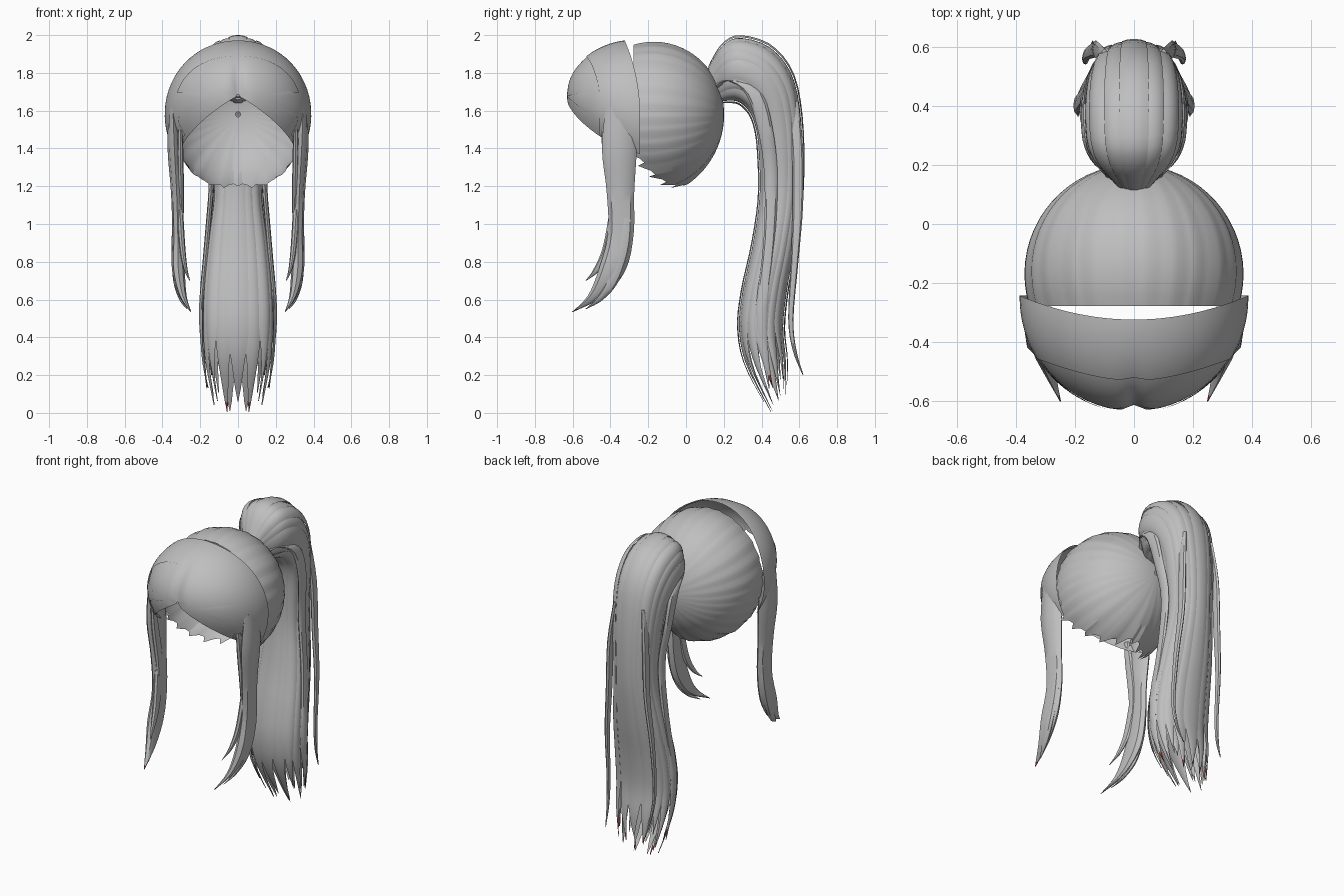
import bpy, bmesh, math, random
from mathutils import Vector

if "Cube" in bpy.data.objects:
    bpy.data.objects.remove(bpy.data.objects["Cube"])

random.seed(4)


def material(name, rgb):
    m = bpy.data.materials.new(name)
    m.diffuse_color = (*rgb, 1)
    m.use_nodes = True
    m.node_tree.nodes["Principled BSDF"].inputs["Base Color"].default_value = m.diffuse_color
    return m


GREY = material("hair grey", (0.52, 0.52, 0.52))
RED = material("tip dark red", (0.30, 0.05, 0.04))


def finish(name, bm, mirror=False, angle=35):
    me = bpy.data.meshes.new(name)
    bm.to_mesh(me)
    bm.free()
    ob = bpy.data.objects.new(name, me)
    bpy.context.collection.objects.link(ob)
    me.materials.append(GREY)
    me.materials.append(RED)
    if mirror:
        ob.modifiers.new("Mirror", 'MIRROR').use_mirror_merge = False
    bpy.context.view_layer.objects.active = ob
    ob.select_set(True)
    bpy.ops.object.shade_smooth_by_angle(angle=math.radians(angle))
    ob.select_set(False)
    return ob


def grid(bm, rows, red_tip=False):
    """Skin a sheet over rows of points."""
    vs = [[bm.verts.new(p) for p in r] for r in rows]
    for r in range(len(rows) - 1):
        for c in range(len(rows[0]) - 1):
            f = bm.faces.new((vs[r][c], vs[r][c + 1], vs[r + 1][c + 1], vs[r + 1][c]))
            if red_tip and r == len(rows) - 2:
                f.material_index = 1


def spline(keys, u):
    """Smooth interpolation through tuples, u in 0..1."""
    n = len(keys) - 1
    i = min(int(u * n), n - 1)
    t = u * n - i
    a, b, c, d = (keys[max(0, min(n, i + k))] for k in (-1, 0, 1, 2))
    return [0.5 * (2 * q + (r - p) * t + (2 * p - 5 * q + 4 * r - s) * t * t
                   + (3 * q - p - 3 * r + s) * t ** 3) for p, q, r, s in zip(a, b, c, d)]


def lock(name, keys, steps=24, red=False):
    """Mirrored flat strand; keys are x, y, z, half width x, half width y."""
    bm = bmesh.new()
    rows = []
    for k in range(steps + 1):
        x, y, z, hx, hy = spline(keys, k / steps)
        rows.append([bm.verts.new((x + hx * math.cos(a), y + hy * math.sin(a), z))
                     for a in (math.tau * j / 8 for j in range(8))])
    for r in range(steps):
        for j in range(8):
            f = bm.faces.new((rows[r][j], rows[r][j - 1], rows[r + 1][j - 1], rows[r + 1][j]))
            f.material_index = int(red and r == steps - 1)
    bm.faces.new(rows[0])
    bm.faces.new(rows[-1])
    bmesh.ops.recalc_face_normals(bm, faces=bm.faces)
    finish(name, bm, mirror=True)


# Scalp cap: combed strands from the tail root, ragged at the nape
bm = bmesh.new()
COLS, ROWS = 96, 18
offs, k = [], 0
while len(offs) < COLS // 2 + 1:
    w = random.choice((3, 4, 5))
    offs += [0.022 * (j / w - 0.6) for j in range(w)]
offs = offs[:COLS // 2 + 1]
rows = []
for r in range(ROWS + 1):
    row = []
    for c in range(COLS + 1):
        phi = math.pi - math.tau * c / COLS
        d = 180 - abs(math.degrees(phi))
        jag = (6 if c % 3 == 0 else -2) if d < 60 else 0
        end = min(62 + d / 58 * 45, 107) + jag
        t = math.radians(2 + (end - 2) * r / ROWS)
        low = max(0, 1 - d / 70)
        s = 1 + 0.07 * low * (r / ROWS) ** 2
        s += offs[abs(c - COLS // 2)] * math.sin(t) ** 2
        ph = phi + 0.18 * math.sin(2 * phi) * math.sin(t) * (1 - r / ROWS)
        row.append((0.372 * s * math.sin(t) * math.sin(ph),
                    -0.17 + 0.372 * s * math.cos(t),
                    1.58 + 0.388 * s * math.sin(t) * math.cos(ph)))
    rows.append(row)
grid(bm, rows)
bmesh.ops.remove_doubles(bm, verts=bm.verts, dist=0.0005)
finish("scalp_cap", bm, angle=25)


# Front hair, on a shell whose pole is the top of the parting
def shell(phi, t, s=1.0):
    phi, t = math.radians(phi), math.radians(t)
    f, q = math.cos(t), math.sin(t)
    x = 0.385 * s * q * math.sin(phi)
    cleft = 0.02 * math.exp(-(x / 0.03) ** 2) * max(f, 0) ** 2
    return (x, -0.25 - 0.388 * s * f + cleft,
            1.58 + 0.1 * f + (0.39 - 0.07 * f) * s * q * math.cos(phi))


def shell_patch(name, phis, t_range, s, nphi=48, nt=14, mirror=False):
    bm = bmesh.new()
    rows = []
    for r in range(nt + 1):
        row = []
        for c in range(nphi + 1):
            p = phis[0] + (phis[1] - phis[0]) * c / nphi
            t0, t1 = t_range(p)
            row.append(shell(p, t0 + (t1 - t0) * r / nt, s))
        rows.append(row)
    grid(bm, rows)
    finish(name, bm, mirror=mirror)


def up(p):
    return max(0, math.cos(math.radians(p))) ** 2


shell_patch("bangs", (-125, 125), lambda p: (1, 86 - 10 * up(p)), 0.992)
shell_patch("front_band", (-122, 122), lambda p: (44 + 14 * (1 - up(p)), 91 - 12 * up(p)), 1.008)
shell_patch("swept_strand", (78, 104),
            lambda p: (44 - 30 * math.sin(math.radians((p - 78) / 26 * 180)), 70),
            1.003, nphi=8, mirror=True)

# Long locks framing the face
lock("side_lock", [(.345, -.345, 1.62, .022, .08), (.337, -.353, 1.4, .036, .092),
                   (.325, -.347, 1.17, .03, .073), (.319, -.345, .95, .029, .068),
                   (.316, -.39, .76, .034, .072), (.292, -.475, .62, .02, .045),
                   (.25, -.6, .535, .002, .003)], red=True)
lock("side_lock_back_tip", [(.325, -.32, 1.1, .018, .04), (.33, -.335, .88, .022, .04),
                            (.325, -.39, .7, .018, .035), (.3, -.46, .6, .011, .022),
                            (.27, -.53, .55, .002, .003)])
lock("side_lock_front_wisp", [(.31, -.37, 1.1, .018, .03), (.295, -.41, .88, .016, .03),
                              (.277, -.47, .76, .01, .02), (.255, -.53, .7, .002, .003)])
lock("face_edge_lock", [(.305, -.43, 1.5, .012, .02), (.305, -.41, 1.36, .016, .03),
                        (.3, -.375, 1.12, .014, .03), (.295, -.38, .9, .002, .004)])

# Ponytail outline: outer y, z, inner y, z, half width
TAIL = [(.10, 1.79, .15, 1.66, .05), (.14, 1.88, .19, 1.64, .09), (.20, 1.965, .23, 1.64, .145),
        (.29, 2.0, .28, 1.63, .175), (.45, 1.95, .33, 1.58, .18), (.57, 1.80, .36, 1.50, .168),
        (.62, 1.55, .375, 1.38, .15), (.625, 1.2, .38, 1.15, .136), (.59, .9, .345, .9, .17),
        (.545, .65, .29, .65, .195), (.525, .45, .27, .45, .2), (.54, .27, .31, .25, .188),
        (.53, .08, .445, .0, .14)]


def power(v, e):
    return math.copysign(abs(v) ** e, v)


def tail_layer(name, count, scale, tips, red=False):
    """Ring of overlapping strands that each end in a point."""
    bm = bmesh.new()
    steps, seg = 40, 5
    for i in range(count):
        mid = math.tau * i / count
        side = min(i, count - i)
        end = tips[side % len(tips)]
        start = end - 0.13
        lift = 1.0 if side % 2 == 0 else 0.955
        rows = []
        for k in range(steps + 1):
            u = end * (k / steps) ** 0.9
            oy, oz, iy, iz, w = spline(TAIL, u)
            thin = 1 if u < start else max(0.02, (1 - (u - start) / (end - start)) ** 0.75)
            row = []
            for j in range(seg + 1):
                q = 2 * j / seg - 1
                a = mid + q * thin * 1.22 * math.pi / count
                m = scale * (lift - 0.035 * q * q)
                ca, sa = power(math.cos(a), 0.85) * m, power(math.sin(a), 0.85) * m
                row.append((w * sa, (oy + iy) / 2 + ca * (oy - iy) / 2,
                            (oz + iz) / 2 + ca * (oz - iz) / 2))
            rows.append(row)
        grid(bm, rows, red_tip=red and side % 3 == 1)
    finish(name, bm)


tail_layer("ponytail_outer", 16, 1.0, (.965, .985, .95, .98, .96, .99, .955, 1.0, .975), red=True)
tail_layer("ponytail_inner", 9, 0.78, (.98, .95, .99, .965, 1.0))

# Loose strands at the back of the tail
lock("tail_wisp", [(.10, .565, 1.65, .012, .03), (.125, .59, 1.4, .014, .03),
                   (.135, .592, 1.1, .014, .028), (.16, .575, .8, .013, .02),
                   (.165, .555, .5, .01, .014), (.155, .575, .33, .008, .01),
                   (.14, .62, .2, .002, .002)], red=True)
lock("tail_arch_strand", [(.06, .16, 1.72, .02, .03), (.13, .25, 1.76, .02, .04),
                          (.165, .36, 1.69, .018, .045), (.165, .42, 1.5, .016, .04),
                          (.14, .45, 1.25, .014, .035), (.165, .44, .9, .014, .03),
                          (.195, .4, .5, .012, .03), (.165, .44, .13, .002, .002)])
